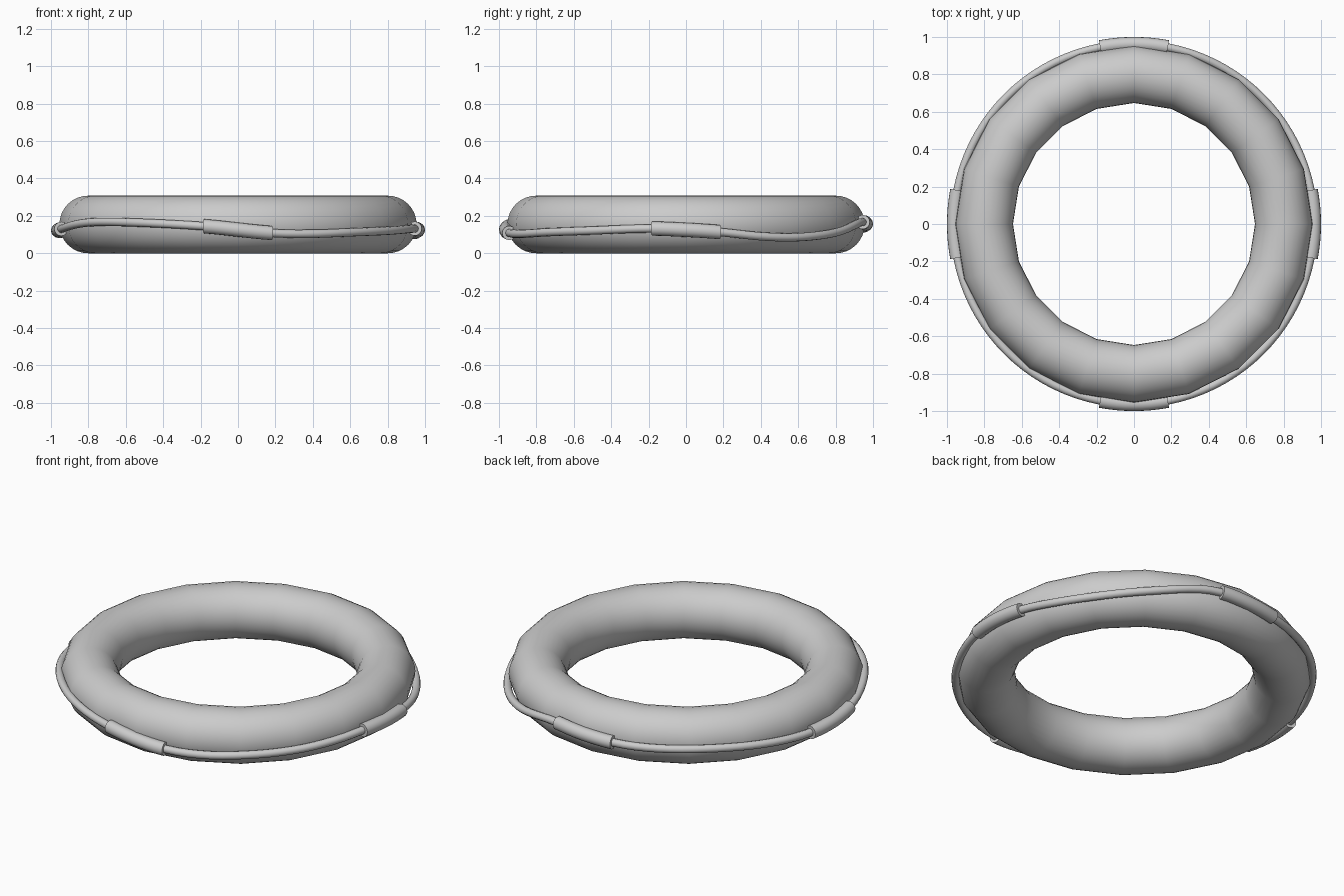
import bpy, bmesh
from math import sin, cos, pi, radians, degrees

if "Cube" in bpy.data.objects:
    bpy.data.objects.remove(bpy.data.objects["Cube"])

# rope height (degrees around ring, z)
WAVE = [(0, .125), (11, .113), (25, .09), (39, .086), (56, .11), (76, .165), (90, .157),
        (105, .145), (135, .145), (168, .12), (180, .122), (192, .132), (213, .164),
        (231, .166), (258, .146), (281, .108), (294, .104), (309, .112), (326, .12), (348, .132)]


def height(a):
    """Smooth periodic curve through the wave points."""
    a = degrees(a) % 360
    n = len(WAVE)
    i = max(k for k in range(n) if WAVE[k][0] <= a)
    p = [(WAVE[k % n][0] + 360 * (k // n), WAVE[k % n][1]) for k in range(i - 1, i + 3)]
    h = p[2][0] - p[1][0]
    m1 = (p[2][1] - p[0][1]) / (p[2][0] - p[0][0]) * h
    m2 = (p[3][1] - p[1][1]) / (p[3][0] - p[1][0]) * h
    t = (a - p[1][0]) / h
    return ((2*t**3 - 3*t**2 + 1) * p[1][1] + (t**3 - 2*t**2 + t) * m1
            + (3*t**2 - 2*t**3) * p[2][1] + (t**3 - t**2) * m2)


def tube(name, start, end, steps, radius, ring_radius, z_of, sides, closed):
    """Round tube swept around the z axis."""
    bm = bmesh.new()
    rows = []
    for i in range(steps if closed else steps + 1):
        a = start + (end - start) * i / steps
        row = []
        for j in range(sides):
            b = 2 * pi * j / sides
            r = ring_radius + radius * cos(b)
            row.append(bm.verts.new((r * cos(a), r * sin(a), z_of(a) + radius * sin(b))))
        rows.append(row)
    for i in range(steps):
        p, q = rows[i], rows[(i + 1) % len(rows)]
        for j in range(sides):
            k = (j + 1) % sides
            bm.faces.new((p[j], q[j], q[k], p[k]))
    if not closed:
        bm.faces.new(rows[0])
        bm.faces.new(rows[-1][::-1])
    bmesh.ops.recalc_face_normals(bm, faces=bm.faces)
    mesh = bpy.data.meshes.new(name)
    bm.to_mesh(mesh)
    bm.free()
    obj = bpy.data.objects.new(name, mesh)
    bpy.context.collection.objects.link(obj)
    bpy.ops.object.select_all(action='DESELECT')
    obj.select_set(True)
    bpy.context.view_layer.objects.active = obj
    bpy.ops.object.shade_smooth_by_angle(angle=radians(40))
    return obj


# float ring with 20 segments
tube("float_ring", 0, 2 * pi, 20, .154, .801, lambda a: .154, 32, True)

# grab rope following the wave
tube("grab_rope", 0, 2 * pi, 96, .022, .961, height, 12, True)

# four sleeves holding the rope
for k, side in enumerate(("right", "back", "left", "front")):
    mid = k * pi / 2
    tube(side + "_sleeve", mid - .189, mid + .189, 8, .038, .962, height, 16, False)
